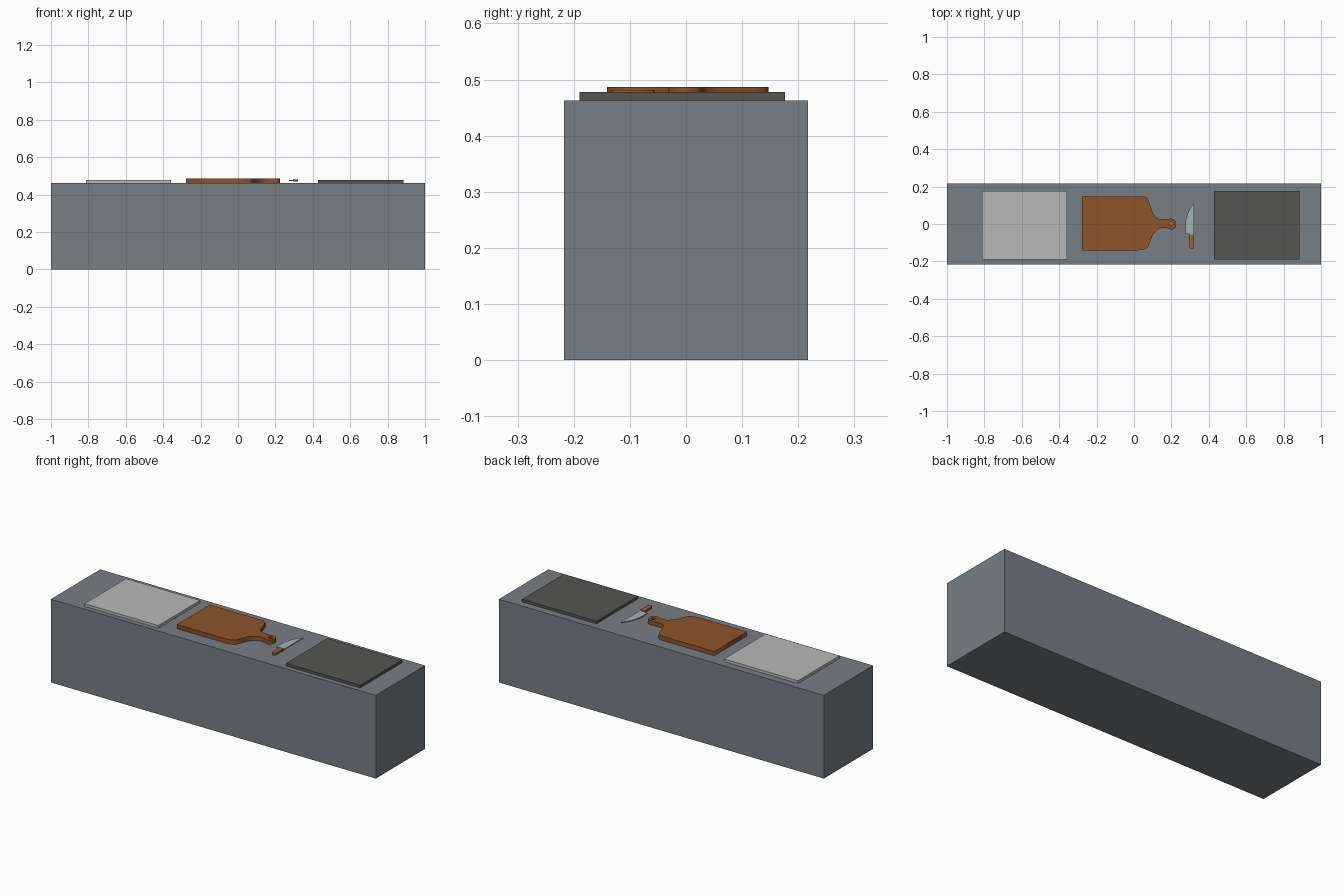
import bpy, math

if "Cube" in bpy.data.objects:
    bpy.data.objects.remove(bpy.data.objects["Cube"])


def material(name, rgb):
    m = bpy.data.materials.new(name)
    m.diffuse_color = (*rgb, 1)
    m.use_nodes = True
    m.node_tree.nodes["Principled BSDF"].inputs["Base Color"].default_value = m.diffuse_color
    return m


slate = material("slate", (0.19, 0.21, 0.23))
pale = material("pale_grey", (0.48, 0.48, 0.48))
dark = material("dark_grey", (0.09, 0.09, 0.085))
wood = material("wood", (0.27, 0.09, 0.022))
handle_wood = material("handle_wood", (0.35, 0.12, 0.035))
steel = material("steel", (0.36, 0.45, 0.47))


def box(name, lo, hi, mat):
    bpy.ops.mesh.primitive_cube_add(size=1, location=[(a + b) / 2 for a, b in zip(lo, hi)])
    ob = bpy.context.object
    ob.name = name
    ob.scale = [b - a for a, b in zip(lo, hi)]
    bpy.ops.object.transform_apply(location=False, rotation=False, scale=True)
    ob.data.materials.append(mat)
    return ob


def slab(name, loops, z0, z1, mat):
    """Flat outline (first loop) with optional holes, extruded from z0 to z1."""
    cu = bpy.data.curves.new(name, 'CURVE')
    cu.dimensions = '2D'
    cu.fill_mode = 'BOTH'
    cu.extrude = (z1 - z0) / 2
    for loop in loops:
        sp = cu.splines.new('POLY')
        sp.points.add(len(loop) - 1)
        for p, (x, y) in zip(sp.points, loop):
            p.co = (x, y, 0, 1)
        sp.use_cyclic_u = True
    ob = bpy.data.objects.new(name, cu)
    bpy.context.collection.objects.link(ob)
    ob.location.z = (z0 + z1) / 2
    cu.materials.append(mat)
    bpy.ops.object.select_all(action='DESELECT')
    ob.select_set(True)
    bpy.context.view_layer.objects.active = ob
    bpy.ops.object.convert(target='MESH')
    return bpy.context.object


TOP = 0.463

# Counter block and the two inset plates
box("counter", (-1, -0.217, 0), (1, 0.217, TOP), slate)
box("sink_plate", (-0.812, -0.19, TOP - 0.005), (-0.357, 0.176, 0.478), pale)
box("hob_plate", (0.428, -0.19, TOP - 0.005), (0.885, 0.176, 0.478), dark)

# Cutting board with a handle and hanging hole
board = [(-0.277, 0.147), (0.058, 0.147), (0.072, 0.138), (0.08, 0.118), (0.1, 0.06),
         (0.112, 0.038), (0.132, 0.028), (0.18, 0.026), (0.2, 0.029), (0.217, 0.022),
         (0.225, 0.008), (0.225, -0.01), (0.217, -0.024), (0.202, -0.031), (0.18, -0.023),
         (0.145, -0.02), (0.124, -0.033), (0.1, -0.056), (0.088, -0.09), (0.076, -0.122),
         (0.062, -0.134), (0.02, -0.141), (-0.277, -0.141)]
hole = [(0.199 + 0.011 * math.cos(i * math.pi / 4), 0.001 + 0.011 * math.sin(i * math.pi / 4))
        for i in range(8)]
slab("cutting_board", [board, hole], TOP, 0.487, wood)

# Knife: curved blade and handle
blade = [(0.322, 0.113), (0.303, 0.09), (0.287, 0.058), (0.276, 0.015), (0.274, -0.02),
         (0.275, -0.053), (0.322, -0.057)]
slab("knife_blade", [blade], 0.473, 0.477, steel)
grip = [(0.294, -0.055), (0.322, -0.057), (0.32, -0.09), (0.322, -0.118), (0.317, -0.132),
        (0.307, -0.134), (0.297, -0.126), (0.296, -0.09)]
slab("knife_handle", [grip], 0.470, 0.481, handle_wood)
